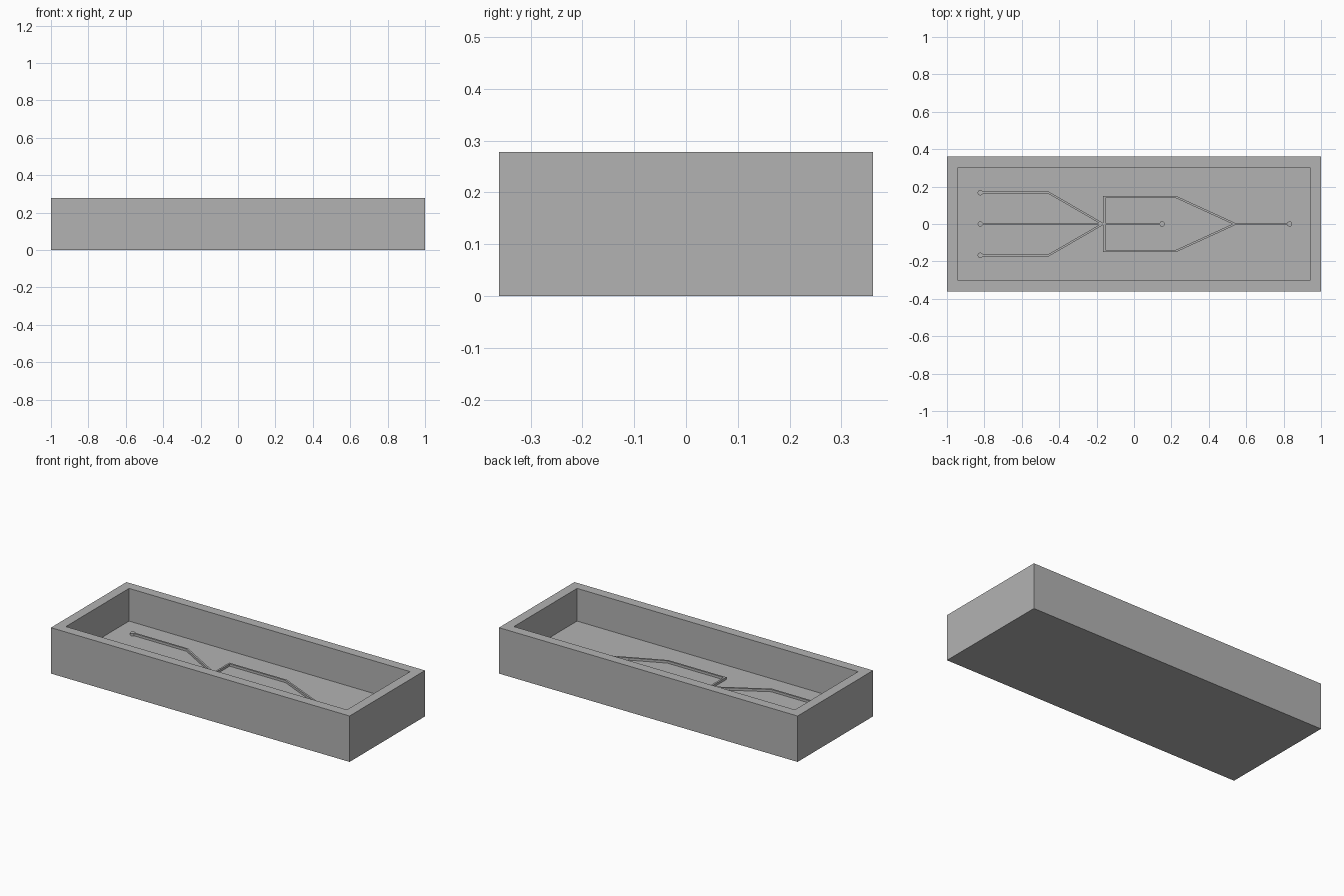
import bpy
import bmesh
from mathutils import Vector

cube = bpy.data.objects.get("Cube")
if cube:
    bpy.data.objects.remove(cube, do_unlink=True)

LENGTH, WIDTH, HEIGHT = 2.0, 0.722, 0.278
WALL, FLOOR = 0.083, 0.08
RIDGE_W, RIDGE_TOP = 0.011, 0.094
PORT_R = 0.014

grey = bpy.data.materials.new("matte grey")
grey.use_nodes = True
colour = (0.45, 0.45, 0.45, 1)
grey.diffuse_color = colour
grey.node_tree.nodes["Principled BSDF"].inputs["Base Color"].default_value = colour


def finish(name, bm):
    bmesh.ops.recalc_face_normals(bm, faces=bm.faces)
    mesh = bpy.data.meshes.new(name)
    bm.to_mesh(mesh)
    bm.free()
    mesh.materials.append(grey)
    obj = bpy.data.objects.new(name, mesh)
    bpy.context.collection.objects.link(obj)
    return obj


def ridge(name, points):
    """Square-edged raised strip along a flat path, with mitred corners."""
    pts = [Vector(p) for p in points]
    dirs = [(b - a).normalized() for a, b in zip(pts, pts[1:])]
    bm = bmesh.new()
    rings = []
    for i, p in enumerate(pts):
        d0, d1 = dirs[max(i - 1, 0)], dirs[min(i, len(dirs) - 1)]
        n0 = Vector((-d0.y, d0.x))
        n1 = Vector((-d1.y, d1.x))
        m = (n0 + n1).normalized()
        off = m * (RIDGE_W / 2 / m.dot(n0))
        a, b = p + off, p - off
        low = FLOOR - 0.002
        rings.append([bm.verts.new((v.x, v.y, z)) for v, z in
                      ((a, low), (a, RIDGE_TOP), (b, RIDGE_TOP), (b, low))])
    for r, s in zip(rings, rings[1:]):
        for k in range(4):
            j = (k + 1) % 4
            bm.faces.new((r[k], r[j], s[j], s[k]))
    bm.faces.new(rings[0])
    bm.faces.new(rings[-1])
    return finish(name, bm)


def port(name, x, y):
    """Small round pad at the end of a ridge."""
    bm = bmesh.new()
    bmesh.ops.create_cone(bm, cap_ends=True, segments=24, radius1=PORT_R,
                          radius2=PORT_R, depth=RIDGE_TOP - FLOOR + 0.002)
    bmesh.ops.translate(bm, verts=bm.verts,
                        vec=(x, y, (RIDGE_TOP + FLOOR - 0.002) / 2))
    return finish(name, bm)


# Tray: a block with its top inset and pushed down to the floor
bm = bmesh.new()
bmesh.ops.create_cube(bm, size=1)
bmesh.ops.scale(bm, vec=(LENGTH, WIDTH, HEIGHT), verts=bm.verts)
bmesh.ops.translate(bm, vec=(0, 0, HEIGHT / 2), verts=bm.verts)
top = max(bm.faces, key=lambda f: f.calc_center_median().z)
bmesh.ops.inset_region(bm, faces=[top], thickness=WALL)
cavity = bmesh.ops.extrude_face_region(bm, geom=[top])["geom"]
bmesh.ops.translate(bm, vec=(0, 0, FLOOR - HEIGHT),
                    verts=[g for g in cavity if isinstance(g, bmesh.types.BMVert)])
if top.is_valid:
    bmesh.ops.delete(bm, geom=[top], context="FACES_ONLY")
finish("tray", bm)

# Channel ridges: mirrored side branches, then the straight middle runs
INLET, JUNCTION, MERGE, OUTLET = -0.822, -0.159, 0.54, 0.832
for side, s in (("back", 1), ("front", -1)):
    ridge(side + "_inlet_ridge",
          [(INLET, 0.167 * s), (-0.456, 0.167 * s), (JUNCTION - 0.008, 0)])
    ridge(side + "_loop_ridge",
          [(JUNCTION, 0), (JUNCTION, 0.145 * s), (0.223, 0.145 * s), (MERGE, 0)])
    port(side + "_inlet_port", INLET, 0.167 * s)
ridge("middle_ridge", [(INLET, 0), (0.15, 0)])
ridge("outlet_ridge", [(MERGE - 0.005, 0), (OUTLET, 0)])
port("middle_inlet_port", INLET, 0)
port("middle_end_port", 0.15, 0)
port("outlet_port", OUTLET, 0)
